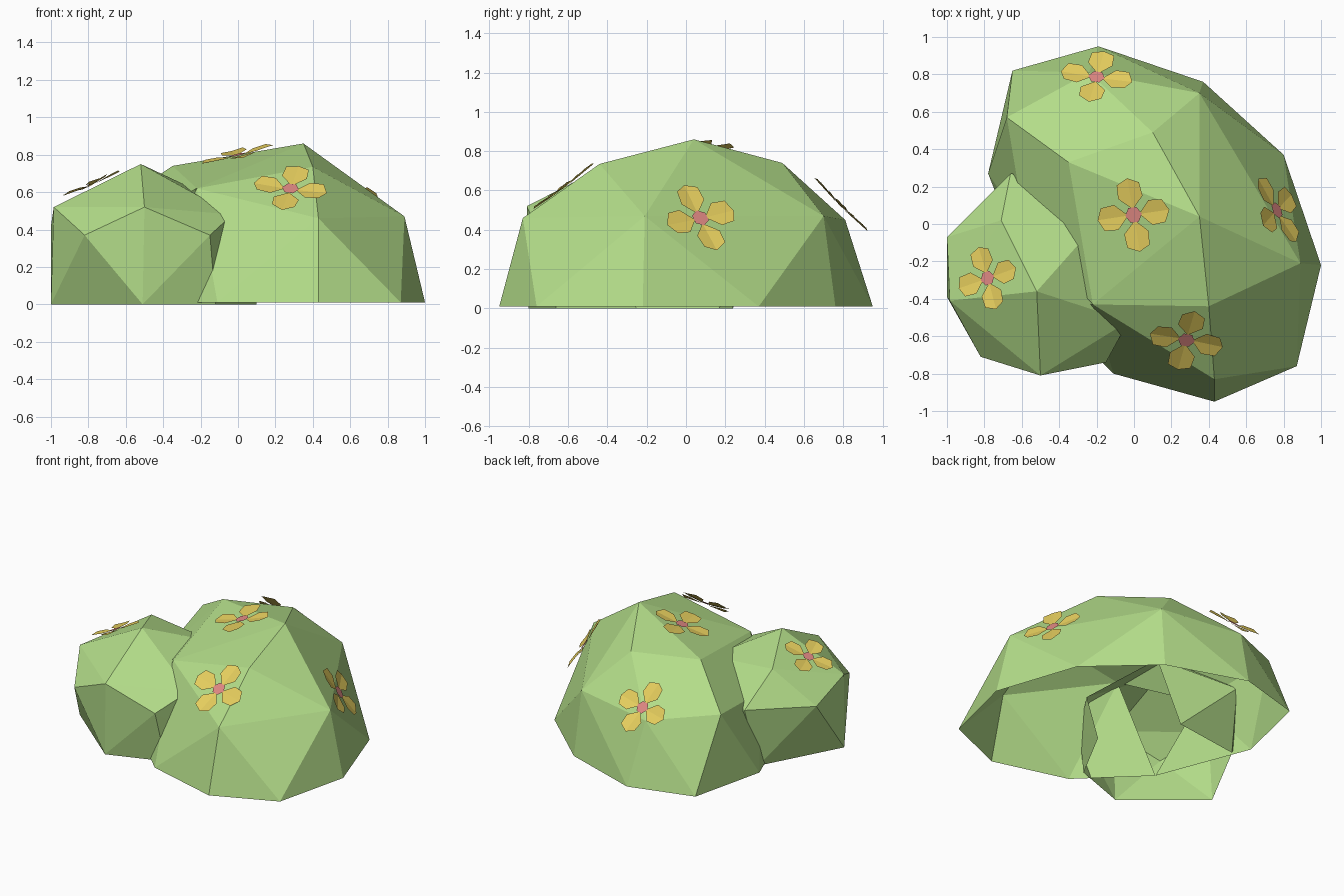
import bpy, bmesh, math
from mathutils import Vector, Matrix

if "Cube" in bpy.data.objects:
    bpy.data.objects.remove(bpy.data.objects["Cube"])


def material(name, rgb):
    m = bpy.data.materials.new(name)
    m.diffuse_color = (*rgb, 1)
    m.use_nodes = True
    m.node_tree.nodes["Principled BSDF"].inputs["Base Color"].default_value = m.diffuse_color
    return m


LEAF = material("leaf green", (0.45, 0.72, 0.25))
PETAL = material("petal yellow", (0.78, 0.61, 0.11))
CENTRE = material("flower centre pink", (0.72, 0.24, 0.22))


def finish(name, bm, mats):
    me = bpy.data.meshes.new(name)
    bm.to_mesh(me)
    bm.free()
    for m in mats:
        me.materials.append(m)
    ob = bpy.data.objects.new(name, me)
    bpy.context.collection.objects.link(ob)
    return ob


def dome(name, rim_z, rim, upper, buried):
    """Open-bottomed faceted dome: hull of a rim and upper corners.
    Faces whose corners all pass the buried test are left out."""
    bm = bmesh.new()
    for x, y in rim:
        bm.verts.new((x, y, rim_z))
    for p in upper:
        bm.verts.new(p)
    res = bmesh.ops.convex_hull(bm, input=bm.verts[:])
    inner = {g for g in res["geom_interior"] if isinstance(g, bmesh.types.BMVert)}
    bmesh.ops.delete(bm, geom=list(inner), context='VERTS')
    bmesh.ops.recalc_face_normals(bm, faces=bm.faces[:])
    gone = [f for f in bm.faces if all(v.co.z < rim_z + 0.005 for v in f.verts)
            or all(buried(v.co) for v in f.verts)]
    bmesh.ops.delete(bm, geom=gone, context='FACES')
    return finish(name, bm, [LEAF])


# large bush mound
dome("large_bush", 0.01,
     [(1.0, -0.22), (0.87, -0.76), (0.43, -0.95), (-0.11, -0.80), (-0.52, -0.40),
      (-0.78, 0.27), (-0.65, 0.82), (-0.19, 0.95), (0.37, 0.76), (0.80, 0.37)],
     [(0.35, 0.04, 0.86), (0.40, -0.44, 0.735), (-0.22, -0.43, 0.62),
      (-0.35, 0.33, 0.74), (0.10, 0.49, 0.74),
      (0.89, -0.21, 0.47), (0.43, -0.83, 0.46), (0.35, 0.70, 0.47),
      (-0.24, 0.81, 0.45), (-0.68, 0.57, 0.52), (-0.58, -0.03, 0.43)],
     lambda p: -0.6 < p.x < -0.2 and -0.5 < p.y < 0)

# small bush mound, open where it sinks into the large one
dome("small_bush", 0.0,
     [(-1.0, -0.39), (-0.51, -0.80), (-0.12, -0.66), (0.10, -0.25),
      (-0.20, 0.24), (-0.70, 0.17)],
     [(-0.52, -0.36, 0.75), (-0.20, 0.0, 0.60), (-0.985, -0.41, 0.52),
      (-0.82, -0.71, 0.37), (-0.50, -0.81, 0.52), (-0.15, -0.74, 0.37),
      (-0.03, -0.52, 0.48), (-1.0, -0.07, 0.42), (-0.66, 0.27, 0.43),
      (-0.71, 0.02, 0.65)],
     lambda p: p.x > -0.13 or (p.x > -0.25 and p.y > -0.1))


def flower(name, pos, normal, roll, size):
    """Four broad creased petals round a flat hexagonal centre."""
    n = Vector(normal).normalized()
    u = (Vector((1, 0, 0)) - n * n.x).normalized()
    v = n.cross(u)
    frame = Matrix((u, v, n)).transposed()
    bm = bmesh.new()
    half = [(0.15, 0, 0.02), (0.48, 0.34, 0.07), (0.85, 0.31, 0.10), (1.0, 0, 0.06)]
    for k in range(4):
        turn = Matrix.Rotation(math.radians(roll + 90 * k), 3, 'Z')
        for side in (1, -1):
            vs = [bm.verts.new(turn @ Vector((x, y * side, z))) for x, y, z in half]
            bm.faces.new(vs if side < 0 else vs[::-1])
    ring = [bm.verts.new((0.23 * math.cos(a), 0.23 * math.sin(a), 0.05))
            for a in (math.radians(roll + 60 * i) for i in range(6))]
    bm.faces.new(ring).material_index = 1
    bmesh.ops.remove_doubles(bm, verts=bm.verts[:], dist=1e-4)
    for vert in bm.verts:
        vert.co = frame @ (vert.co * size) + Vector(pos)
    return finish(name, bm, [PETAL, CENTRE])


# flowers scattered over both mounds
flower("top_flower", (0.0, 0.05, 0.79), (-0.24, -0.13, 1), 10, 0.20)
flower("front_flower", (0.28, -0.615, 0.612), (0.0, -0.60, 0.80), -13, 0.20)
flower("right_flower", (0.757, 0.07, 0.455), (0.80, 0.36, 0.55), 53, 0.20)
flower("back_flower", (-0.20, 0.78, 0.52), (0.0, 0.70, 0.70), -12, 0.195)
flower("left_flower", (-0.78, -0.29, 0.635), (-0.40, 0.05, 0.90), 17, 0.175)
